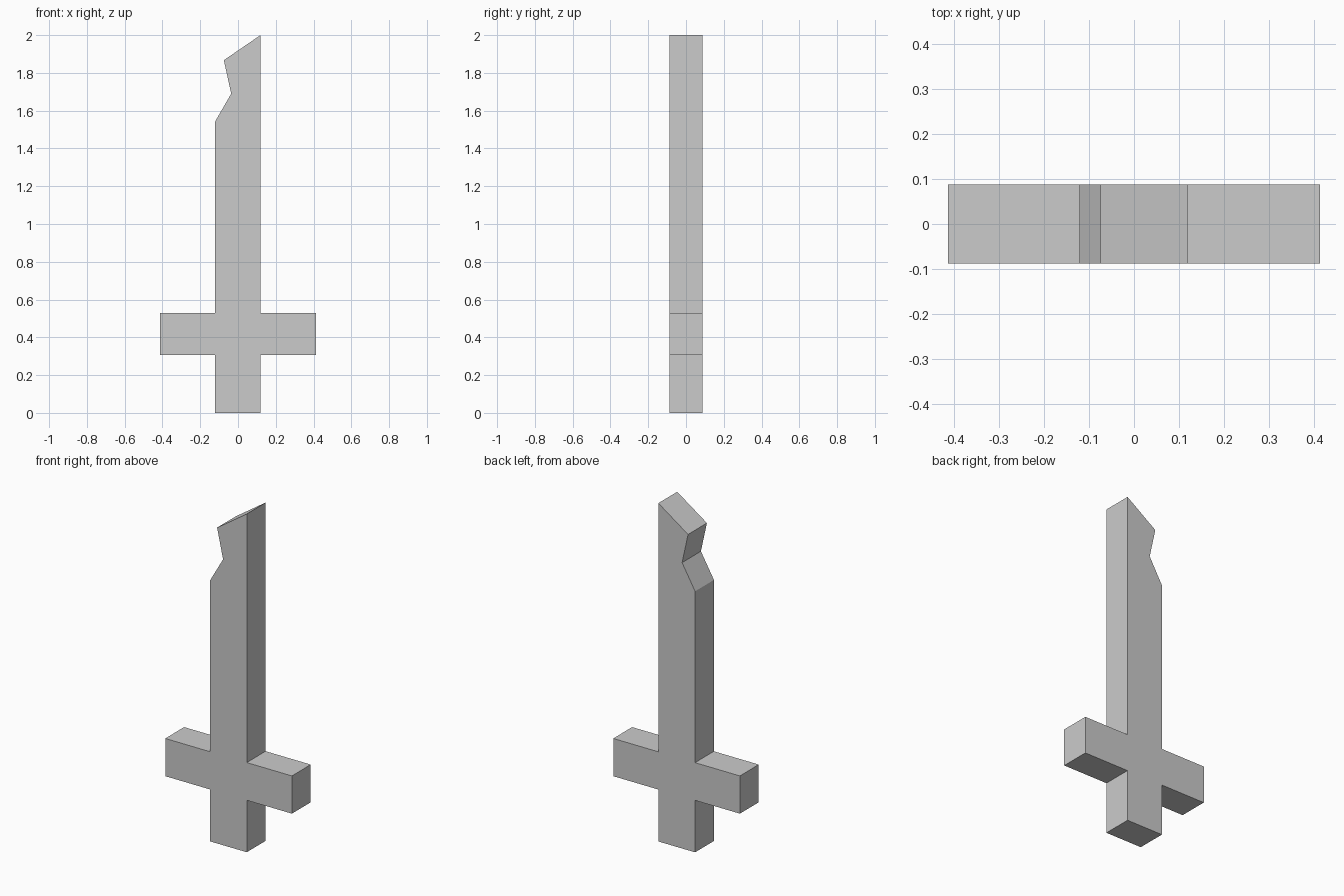
import bpy, bmesh

if "Cube" in bpy.data.objects:
    bpy.data.objects.remove(bpy.data.objects["Cube"])

DEPTH = 0.176            # thickness along y
LEFT, RIGHT = -0.121, 0.119   # blade and grip sides
GUARD = 0.414            # half width of the crossguard
GUARD_LOW, GUARD_HIGH = 0.307, 0.53


def extrude_profile(name, points, depth):
    """Make a solid from an x-z outline, centred on y = 0."""
    bm = bmesh.new()
    face = bm.faces.new([bm.verts.new((x, -depth / 2, z)) for x, z in points])
    result = bmesh.ops.extrude_face_region(bm, geom=[face], use_keep_orig=True)
    moved = [v for v in result["geom"] if isinstance(v, bmesh.types.BMVert)]
    bmesh.ops.translate(bm, verts=moved, vec=(0, depth, 0))
    bmesh.ops.recalc_face_normals(bm, faces=bm.faces)
    mesh = bpy.data.meshes.new(name)
    bm.to_mesh(mesh)
    bm.free()
    obj = bpy.data.objects.new(name, mesh)
    bpy.context.collection.objects.link(obj)
    return obj


# Grip, right guard arm, blade edge
outline = [(LEFT, 0), (RIGHT, 0),
           (RIGHT, GUARD_LOW), (GUARD, GUARD_LOW),
           (GUARD, GUARD_HIGH), (RIGHT, GUARD_HIGH)]
# Slanted tip and the notch on its left side
outline += [(RIGHT, 2.0), (-0.075, 1.867), (-0.036, 1.69), (LEFT, 1.543)]
# Left guard arm
outline += [(LEFT, GUARD_HIGH), (-GUARD, GUARD_HIGH),
            (-GUARD, GUARD_LOW), (LEFT, GUARD_LOW)]

extrude_profile("sword", outline, DEPTH)
